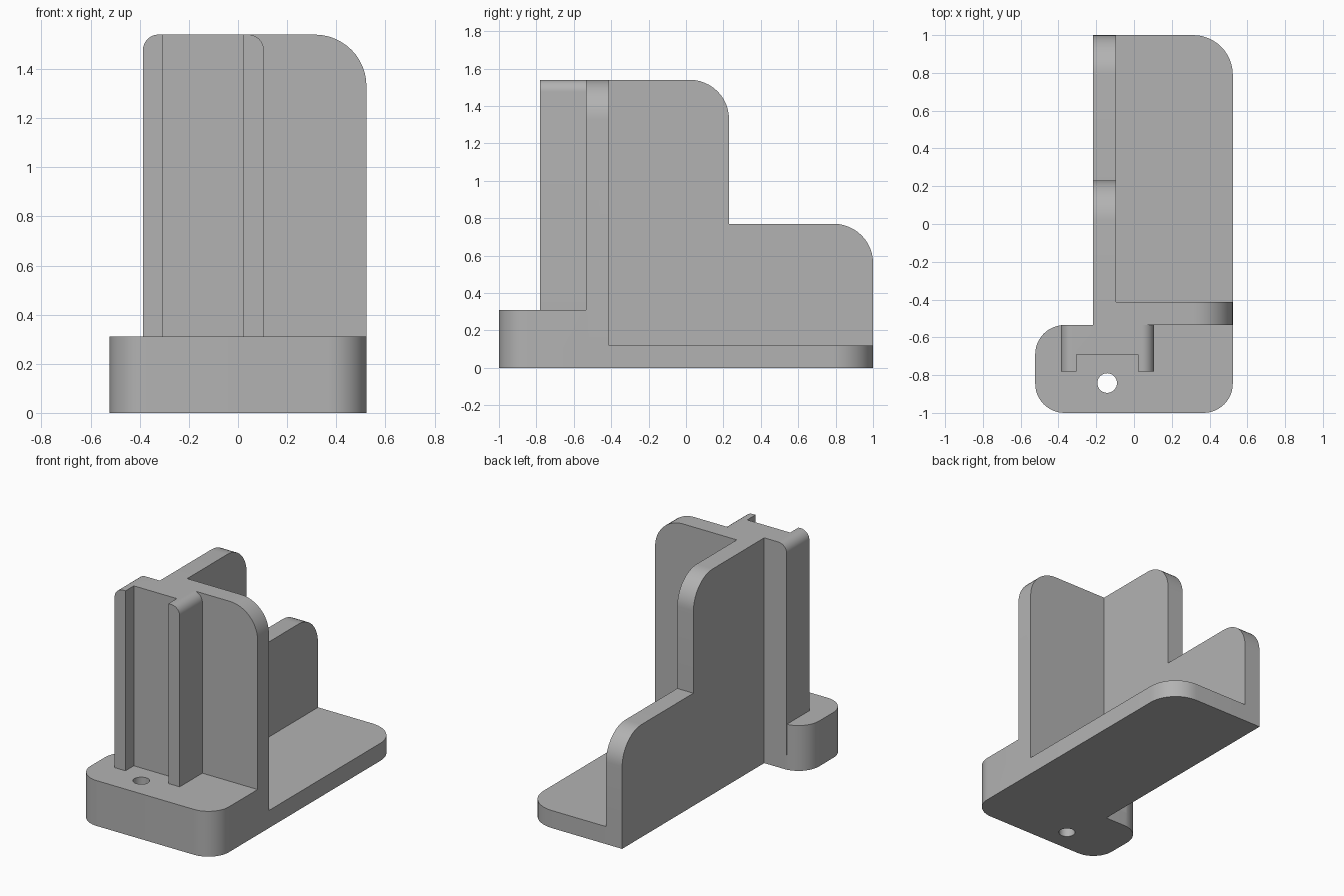
import bpy, bmesh, math
from mathutils import Vector

if "Cube" in bpy.data.objects:
    bpy.data.objects.remove(bpy.data.objects["Cube"])

grey = bpy.data.materials.new("plain grey")
grey.diffuse_color = (0.45, 0.45, 0.45, 1)
grey.use_nodes = True
grey.node_tree.nodes["Principled BSDF"].inputs["Base Color"].default_value = grey.diffuse_color


def rounded(points, steps=12):
    """Outline from (a, b, radius) corners, each rounded by its own radius."""
    out = []
    for i, (a, b, r) in enumerate(points):
        p = Vector((a, b))
        if r == 0:
            out.append(p)
            continue
        u = (Vector(points[i - 1][:2]) - p).normalized()
        v = (Vector(points[(i + 1) % len(points)][:2]) - p).normalized()
        centre = p + (u + v) * r
        for k in range(steps + 1):
            t = k / steps * math.pi / 2
            out.append(centre - v * r * math.cos(t) - u * r * math.sin(t))
    return out


def extrude(name, outline, axis, lo, hi):
    """Extrude a flat outline along the given axis from lo to hi."""
    place = {"x": lambda p, d: (d, p.x, p.y),
             "y": lambda p, d: (p.x, d, p.y),
             "z": lambda p, d: (p.x, p.y, d)}[axis]
    bm = bmesh.new()
    face = bm.faces.new([bm.verts.new(place(p, lo)) for p in outline])
    top = bmesh.ops.extrude_face_region(bm, geom=[face])["geom"]
    shift = Vector(place(Vector((0, 0)), hi - lo))
    bmesh.ops.translate(bm, vec=shift, verts=[g for g in top if isinstance(g, bmesh.types.BMVert)])
    bmesh.ops.recalc_face_normals(bm, faces=bm.faces)
    mesh = bpy.data.meshes.new(name)
    bm.to_mesh(mesh)
    bm.free()
    mesh.materials.append(grey)
    ob = bpy.data.objects.new(name, mesh)
    bpy.context.collection.objects.link(ob)
    return ob


def combine(target, other, operation):
    mod = target.modifiers.new("combine", "BOOLEAN")
    mod.operation, mod.solver, mod.object = operation, "EXACT", other
    bpy.context.view_layer.objects.active = target
    bpy.ops.object.modifier_apply(modifier=mod.name)
    bpy.data.objects.remove(other)


L, F, R = -0.217, -0.095, 0.52      # fin left, fin right, right side
W0, W1, TOP = -0.535, -0.413, 1.54  # cross wall front and back, overall height

# thick front foot
bracket = extrude("bracket", rounded([
    (-0.523, -1, 0.155), (0.523, -1, 0.155), (0.523, W0, 0), (-0.523, W0, 0.155)]), "z", 0, 0.31)

# thin rear floor with one rounded corner
floor = extrude("rear_floor", rounded([
    (L, W0 - 0.1, 0), (0.523, W0 - 0.1, 0), (0.523, 1, 0.21), (L, 1, 0)]), "z", 0, 0.12)

# stepped long fin
fin = extrude("stepped_fin", rounded([
    (W0 - 0.05, 0, 0), (1, 0, 0), (1, 0.77, 0.21), (0.23, 0.77, 0),
    (0.23, TOP, 0.21), (W0 - 0.05, TOP, 0)]), "x", L, F)

# cross wall
wall = extrude("cross_wall", rounded([
    (L, 0, 0), (0.523, 0, 0), (0.523, TOP, 0.21), (L, TOP, 0)]), "y", W0, W1)

# front column with a shallow channel between two rails
column = extrude("channel_column", rounded([
    (-0.387, 0.1, 0), (0.105, 0.1, 0), (0.105, TOP, 0.063), (-0.387, TOP, 0.063)]), "y", -0.78, W0)
channel = extrude("channel_cutter", rounded([
    (-0.305, -0.9, 0), (0.02, -0.9, 0), (0.02, -0.69, 0), (-0.305, -0.69, 0)]), "z", 0, 1.7)
combine(column, channel, "DIFFERENCE")

for part in (floor, fin, wall, column):
    combine(bracket, part, "UNION")

# screw hole through the foot
hole = extrude("hole_cutter", [
    Vector((-0.142 + 0.052 * math.cos(k * math.pi / 16), -0.842 + 0.052 * math.sin(k * math.pi / 16)))
    for k in range(32)], "z", -0.1, 0.5)
combine(bracket, hole, "DIFFERENCE")

bracket.select_set(True)
bpy.context.view_layer.objects.active = bracket
bpy.ops.object.shade_smooth_by_angle(angle=math.radians(30))
